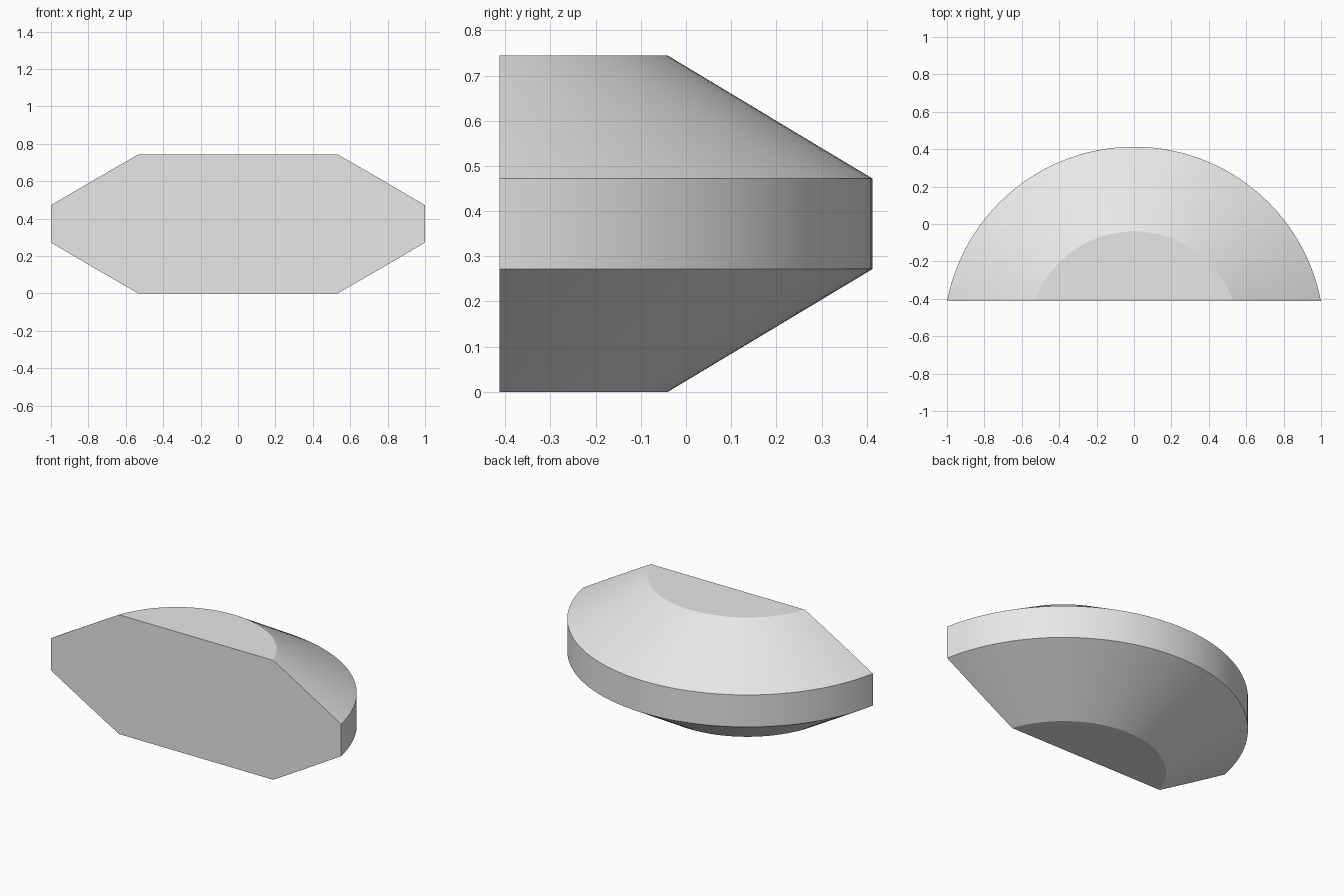
import bpy
import bmesh
import math
from mathutils import Matrix

cube = bpy.data.objects.get("Cube")
if cube:
    bpy.data.objects.remove(cube, do_unlink=True)

FRONT_Y = -0.413
CENTRE_Y = -0.605
RIM_RADIUS, CAP_RADIUS = 1.018, 0.565
HEIGHT = 0.744
RIM_LOW, RIM_HIGH = 0.272, 0.472
SEGMENTS = 128


def make_material(name, colour):
    mat = bpy.data.materials.new(name)
    mat.use_nodes = True
    mat.diffuse_color = colour
    mat.node_tree.nodes["Principled BSDF"].inputs["Base Color"].default_value = colour
    return mat


def add_frustum(bm, low_radius, high_radius, low, high):
    """Open tapered wall around the disc axis."""
    bmesh.ops.create_cone(
        bm, cap_ends=False, segments=SEGMENTS,
        radius1=low_radius, radius2=high_radius, depth=high - low,
        matrix=Matrix.Translation((0, CENTRE_Y, (low + high) / 2)))


# Bevelled disc: lower taper, upright rim, upper taper
bm = bmesh.new()
add_frustum(bm, CAP_RADIUS, RIM_RADIUS, 0, RIM_LOW)
add_frustum(bm, RIM_RADIUS, RIM_RADIUS, RIM_LOW, RIM_HIGH)
add_frustum(bm, RIM_RADIUS, CAP_RADIUS, RIM_HIGH, HEIGHT)
bmesh.ops.remove_doubles(bm, verts=bm.verts, dist=0.0001)

# Flat bottom and top
bmesh.ops.holes_fill(bm, edges=[e for e in bm.edges if e.is_boundary], sides=0)

# Slice off the front and close it with one flat face
bmesh.ops.bisect_plane(
    bm, geom=bm.verts[:] + bm.edges[:] + bm.faces[:],
    plane_co=(0, FRONT_Y, 0), plane_no=(0, -1, 0), clear_outer=True)
bmesh.ops.holes_fill(bm, edges=[e for e in bm.edges if e.is_boundary], sides=0)
bmesh.ops.recalc_face_normals(bm, faces=bm.faces)

mesh = bpy.data.meshes.new("bevelled_half_disc")
bm.to_mesh(mesh)
bm.free()
mesh.materials.append(make_material("light grey", (0.8, 0.8, 0.8, 1)))
disc = bpy.data.objects.new("bevelled_half_disc", mesh)
bpy.context.collection.objects.link(disc)

# Smooth round walls with sharp rims
bpy.context.view_layer.objects.active = disc
disc.select_set(True)
bpy.ops.object.shade_smooth_by_angle(angle=math.radians(20))
